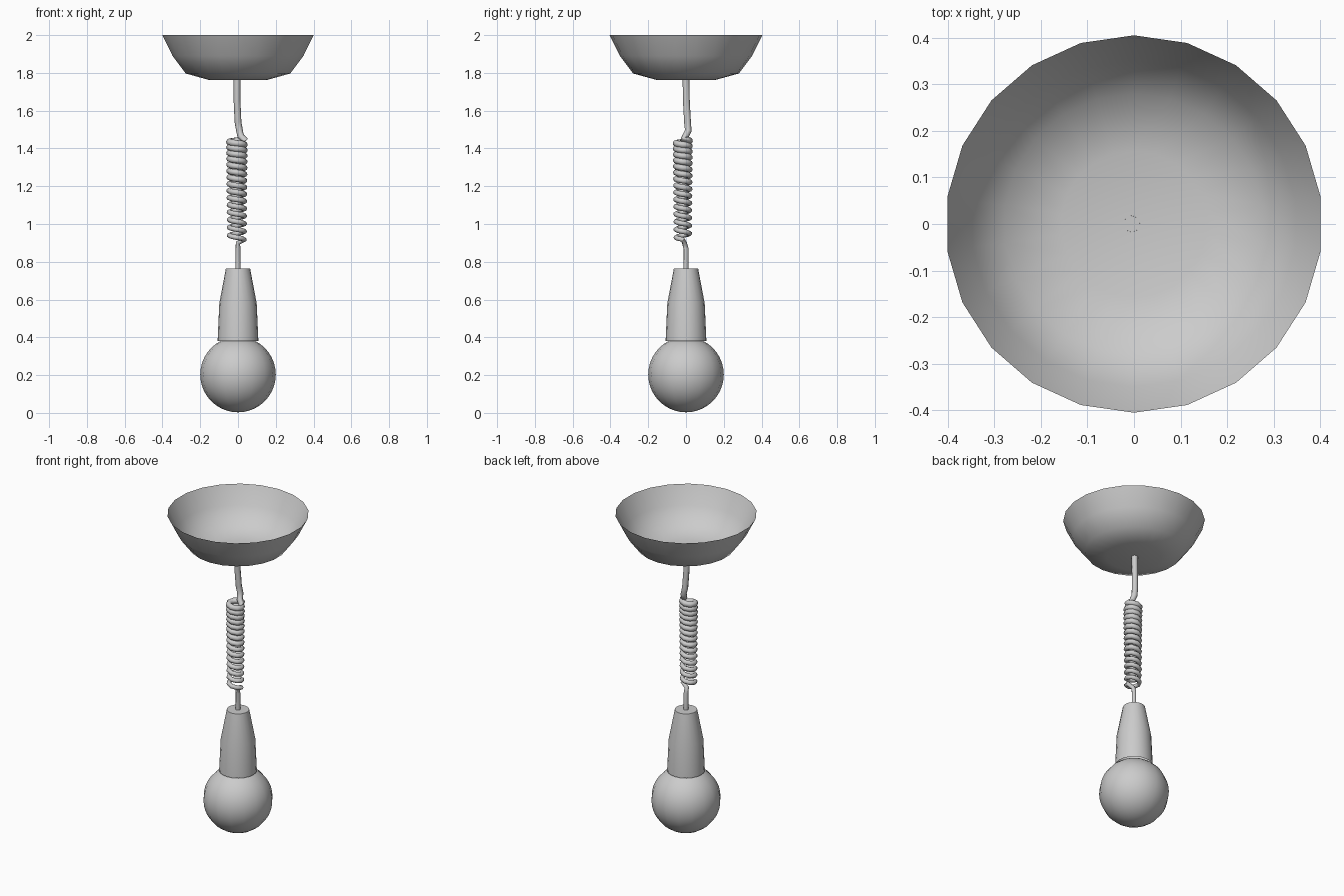
import bpy, bmesh
from math import sin, cos, pi

if "Cube" in bpy.data.objects:
    bpy.data.objects.remove(bpy.data.objects["Cube"])


def finish(name, bm):
    mesh = bpy.data.meshes.new(name)
    bm.to_mesh(mesh)
    bm.free()
    ob = bpy.data.objects.new(name, mesh)
    bpy.context.collection.objects.link(ob)
    smooth(ob, 50)
    return ob


def smooth(ob, degrees):
    bpy.ops.object.select_all(action='DESELECT')
    ob.select_set(True)
    bpy.context.view_layer.objects.active = ob
    bpy.ops.object.shade_smooth_by_angle(angle=degrees * pi / 180)


def lathe(name, profile, sides, cap_first=False):
    """Surface of revolution about z from (radius, z) points listed top to bottom."""
    bm = bmesh.new()
    rings = [[bm.verts.new((r * cos(pi / 2 + 2 * pi * i / sides),
                            r * sin(pi / 2 + 2 * pi * i / sides), z))
              for i in range(sides)] for r, z in profile]
    for a, b in zip(rings, rings[1:]):
        for i in range(sides):
            j = (i + 1) % sides
            bm.faces.new((a[i], b[i], b[j], a[j]))
    cap = rings[0] if cap_first else rings[-1][::-1]
    bm.faces.new(cap)
    return bm


# Ceiling canopy: open bowl
canopy = lathe("ceiling_canopy",
               [(0.405, 2.0), (0.35, 1.89), (0.28, 1.797), (0.157, 1.763)], 22)
finish("ceiling_canopy", canopy)

# Lamp holder: tapered sleeve, closed on top and open below
holder = lathe("lamp_holder",
               [(0.064, 0.765), (0.099, 0.58), (0.108, 0.38)], 20, cap_first=True)
finish("lamp_holder", holder)

# Bulb
bulb = lathe("bulb", [(0.2 * sin(pi * k / 20), 0.203 + 0.2 * cos(pi * k / 20))
                      for k in range(1, 20)], 16, cap_first=True)
bmesh.ops.holes_fill(bulb, edges=bulb.edges, sides=0)
bmesh.ops.poke(bulb, faces=[f for f in bulb.faces if len(f.verts) > 4])
for v in bulb.verts:
    if len(v.link_edges) == 16:
        v.co.z = 0.403 if v.co.z > 0.2 else 0.003
finish("bulb", bulb)

# Cord: straight lead, coil that loosens downwards, straight lead
turns, per_turn = 15, 8
path = [(-0.005, 0, 1.772), (-0.005, 0.002, 1.65), (0, 0.008, 1.54),
        (0.008, 0.012, 1.495), (0.014, -0.002, 1.465)]
for k in range(turns * per_turn + 1):
    t = k / (turns * per_turn)
    a = 2 * pi * k / per_turn
    path.append((-0.006 + 0.04 * cos(a), -0.017 + 0.036 * sin(a),
                 1.448 - 0.53 * (0.78 * t + 0.22 * t * t)))
path += [(0.0, -0.008, 0.9), (0, 0, 0.87), (0, 0, 0.75)]

curve = bpy.data.curves.new("cord", 'CURVE')
curve.dimensions = '3D'
curve.bevel_depth = 1.0
curve.bevel_resolution = 2
spline = curve.splines.new('POLY')
spline.points.add(len(path) - 1)
for i, (point, co) in enumerate(zip(spline.points, path)):
    point.co = (*co, 1)
    point.radius = 0.018 - 0.005 * i / len(path)
cord = bpy.data.objects.new("cord", curve)
bpy.context.collection.objects.link(cord)
bpy.ops.object.select_all(action='DESELECT')
cord.select_set(True)
bpy.context.view_layer.objects.active = cord
bpy.ops.object.convert(target='MESH')
smooth(bpy.context.view_layer.objects.active, 60)
